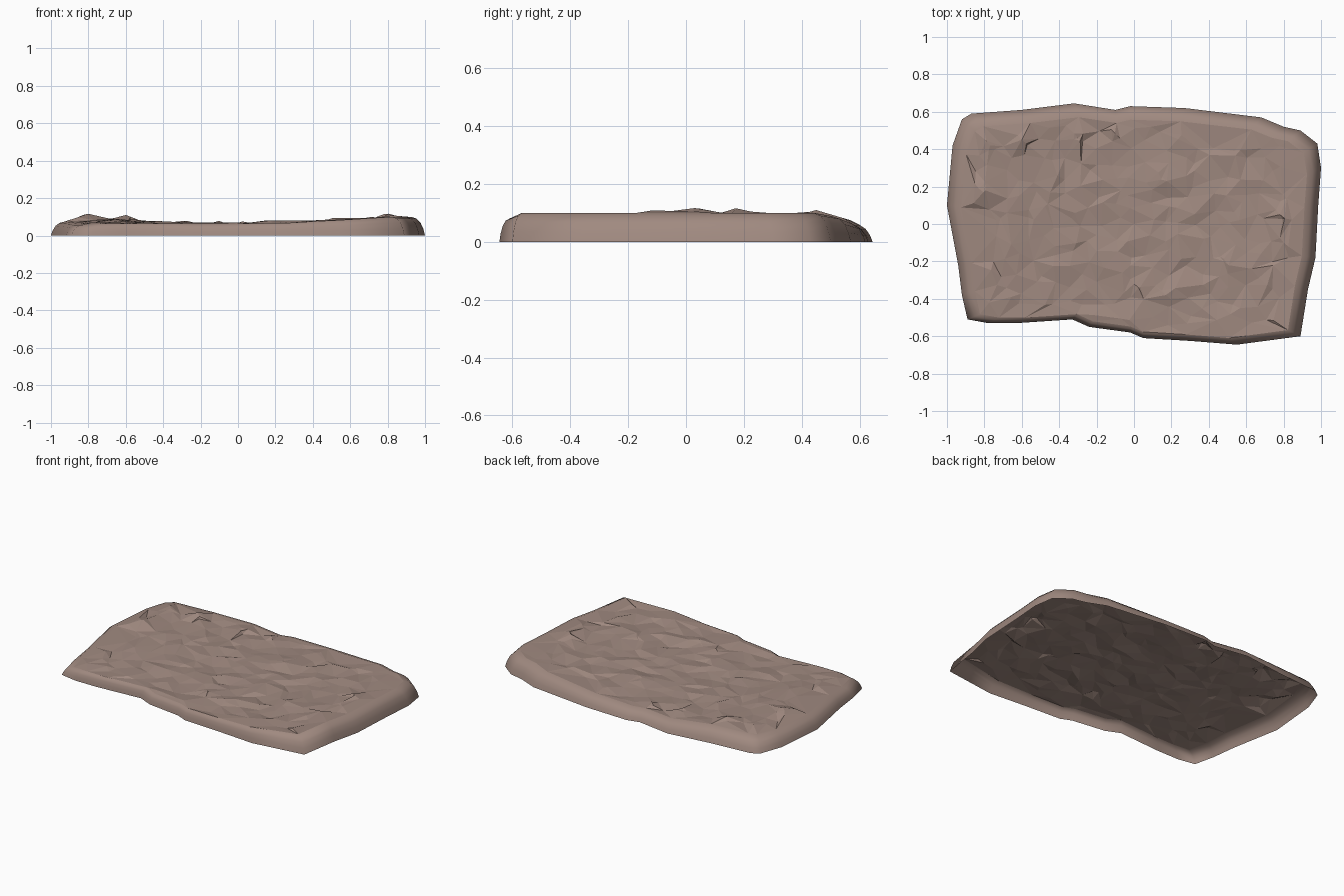
import bpy, bmesh, random
from mathutils import Vector
from mathutils.geometry import delaunay_2d_cdt, intersect_point_tri_2d

if "Cube" in bpy.data.objects:
    bpy.data.objects.remove(bpy.data.objects["Cube"])

random.seed(7)

# Footprint of the slab, counter-clockwise
OUTLINE = [(-.89, -.51), (-.78, -.53), (-.63, -.53), (-.33, -.51), (-.24, -.55),
           (-.02, -.58), (.05, -.61), (.3, -.625), (.55, -.645), (.89, -.60), (.93, -.35),
           (.97, -.18), (.985, .1), (1.0, .30), (.98, .43), (.89, .50), (.80, .52),
           (.68, .57), (.27, .62), (-.02, .63), (-.10, .61), (-.32, .645),
           (-.60, .61), (-.87, .59), (-.92, .56), (-.97, .42), (-1.0, .1),
           (-.94, -.22), (-.92, -.38)]
# Height along the length, and raised stone chips (x, y, height)
LONG = [(-1, .075), (-.8, .09), (-.6, .083), (-.4, .068), (-.2, .06), (0, .063),
        (.3, .068), (.6, .083), (.85, .1), (1, .1)]
CHIPS = [(-.83, .19, .028), (-.77, .42, .02), (-.60, .45, .02), (-.3, .46, .012),
         (-.1, .48, .014), (.15, .25, .012), (.48, -.2, .012), (.17, -.38, .014),
         (.0, -.32, .012), (.78, .05, .018), (.8, -.1, .012)]


def height(x, y):
    z = LONG[-1][1]
    for (x0, z0), (x1, z1) in zip(LONG, LONG[1:]):
        if x0 <= x <= x1:
            z = z0 + (z1 - z0) * (x - x0) / (x1 - x0)
            break
    # the front left corner is worn lower
    if x < -.4 and y < 0:
        z -= .025 * min(1, -y / .45) * min(1, (-.4 - x) / .3)
    return z


def inset(x, y, t):
    return x * (1 - .075 * t), y * (1 - (.055 if y < 0 else .115) * t)


mesh = bpy.data.meshes.new("stone_slab")
bm = bmesh.new()
n = len(OUTLINE)

# Rounded side walls, open underneath
rings = []
for t, h in ((0, 0), (.12, .35), (.32, .68), (.6, .9), (1, 1)):
    ring = []
    for x, y in OUTLINE:
        px, py = inset(x, y, t)
        ring.append(bm.verts.new((px, py, h * height(x, y))))
    rings.append(ring)
for a, b in zip(rings, rings[1:]):
    for i in range(n):
        j = (i + 1) % n
        bm.faces.new((a[i], a[j], b[j], b[i])).smooth = True

# Rough chipped top, an irregular triangulated surface
border = [Vector(inset(x, y, 1)) for x, y in OUTLINE]
inner = [p * .95 for p in border]


def inside(p):
    o = Vector((0, 0))
    return any(intersect_point_tri_2d(p, o, inner[i], inner[(i + 1) % n]) for i in range(n))


pts = list(border)
step = .085
for i in range(-12, 13):
    for j in range(-8, 9):
        p = Vector(((i + random.uniform(-.42, .42)) * step, (j + random.uniform(-.42, .42)) * step))
        if inside(p):
            pts.append(p)
for x, y, _ in CHIPS:
    pts += [Vector((x, y)), Vector((x + .025, y - .02)), Vector((x - .02, y + .025))]
edges = [(i, (i + 1) % n) for i in range(n)]
co, _, tris, orig, _, _ = delaunay_2d_cdt(pts, edges, [], 1, 1e-5)
top = []
for p, src in zip(co, orig):
    if src and src[0] < n:
        top.append(rings[-1][src[0]])
        continue
    z = height(p.x, p.y) + random.uniform(-.009, .009)
    for x, y, h in CHIPS:
        z += h * max(0, 1 - (p - Vector((x, y))).length / .09)
    top.append(bm.verts.new((p.x, p.y, z)))
for f in tris:
    bm.faces.new([top[i] for i in f]).smooth = False

for f in bm.faces:
    f.normal_update()
    if len(f.verts) == 3 and f.normal.z < 0:
        f.normal_flip()
bm.to_mesh(mesh)
bm.free()

# Single stone colour
stone = bpy.data.materials.new("brown_stone")
stone.diffuse_color = (.352, .253, .216, 1)
stone.use_nodes = True
stone.node_tree.nodes["Principled BSDF"].inputs["Base Color"].default_value = stone.diffuse_color
mesh.materials.append(stone)
slab = bpy.data.objects.new("stone_slab", mesh)
bpy.context.collection.objects.link(slab)
